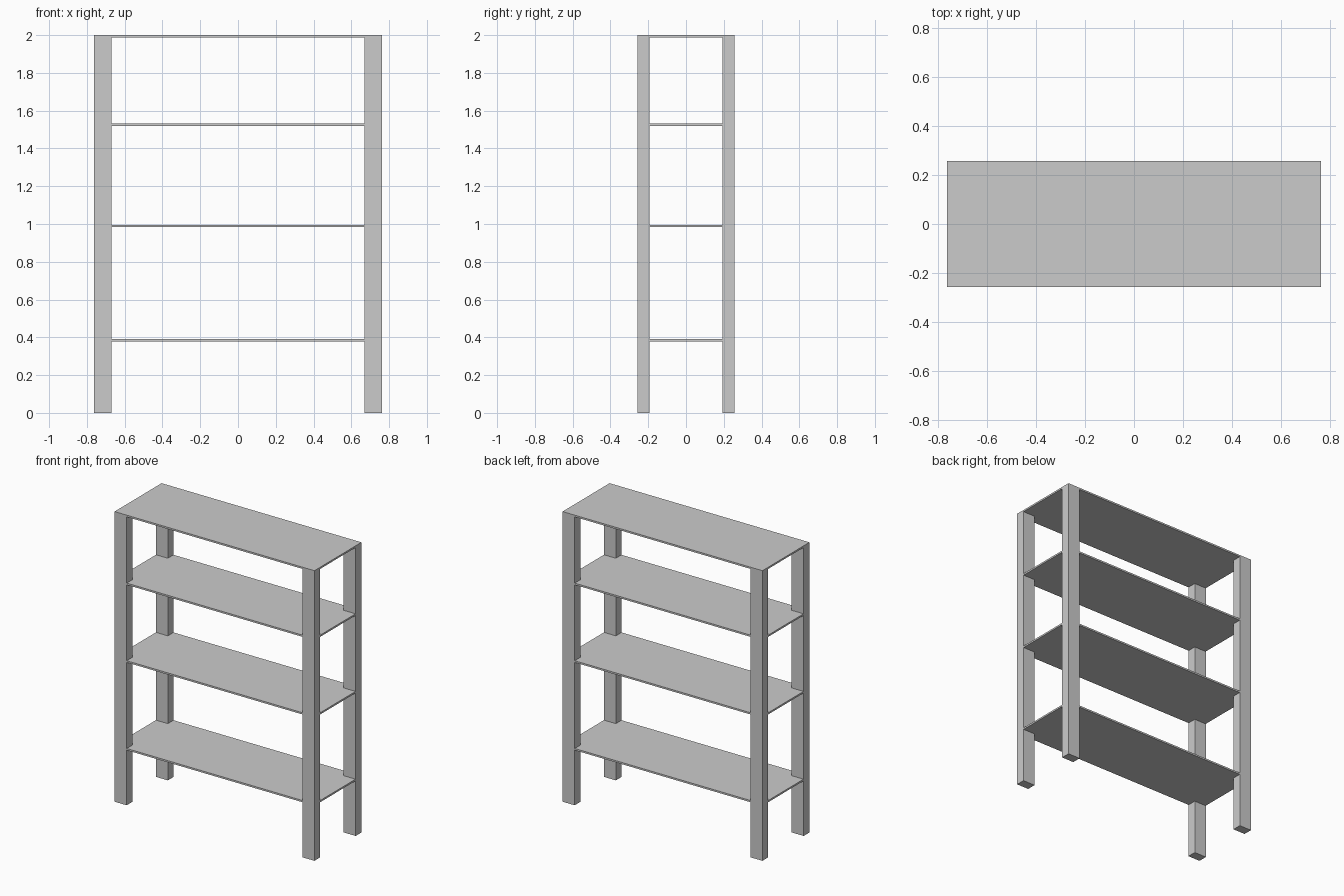
import bpy

if "Cube" in bpy.data.objects:
    bpy.data.objects.remove(bpy.data.objects["Cube"])

W, D, H = 1.524, 0.512, 2.0      # overall size
PX, PY = 0.092, 0.063            # post section
T = 0.012                        # shelf thickness


def box(name, lo, hi):
    bpy.ops.mesh.primitive_cube_add(size=1, location=[(a + b) / 2 for a, b in zip(lo, hi)])
    ob = bpy.context.object
    ob.name = name
    ob.scale = [b - a for a, b in zip(lo, hi)]
    bpy.ops.object.transform_apply(location=False, rotation=False, scale=True)
    return ob


# Four corner posts, ending under the top board
for sx, side in ((-1, "left"), (1, "right")):
    for sy, end in ((-1, "front"), (1, "back")):
        cx, cy = sx * (W - PX) / 2, sy * (D - PY) / 2
        box(f"{end}_{side}_post",
            (cx - PX / 2, cy - PY / 2, 0), (cx + PX / 2, cy + PY / 2, H - T))

# Top board covers the posts
box("top_shelf", (-W / 2, -D / 2, H - T), (W / 2, D / 2, H))

# Lower shelves sit just inside the outer post faces
e = 0.001
for name, z in (("lower_shelf", 0.385), ("middle_shelf", 0.99), ("upper_shelf", 1.525)):
    box(name, (-W / 2 + e, -D / 2 + e, z - T / 2), (W / 2 - e, D / 2 - e, z + T / 2))
